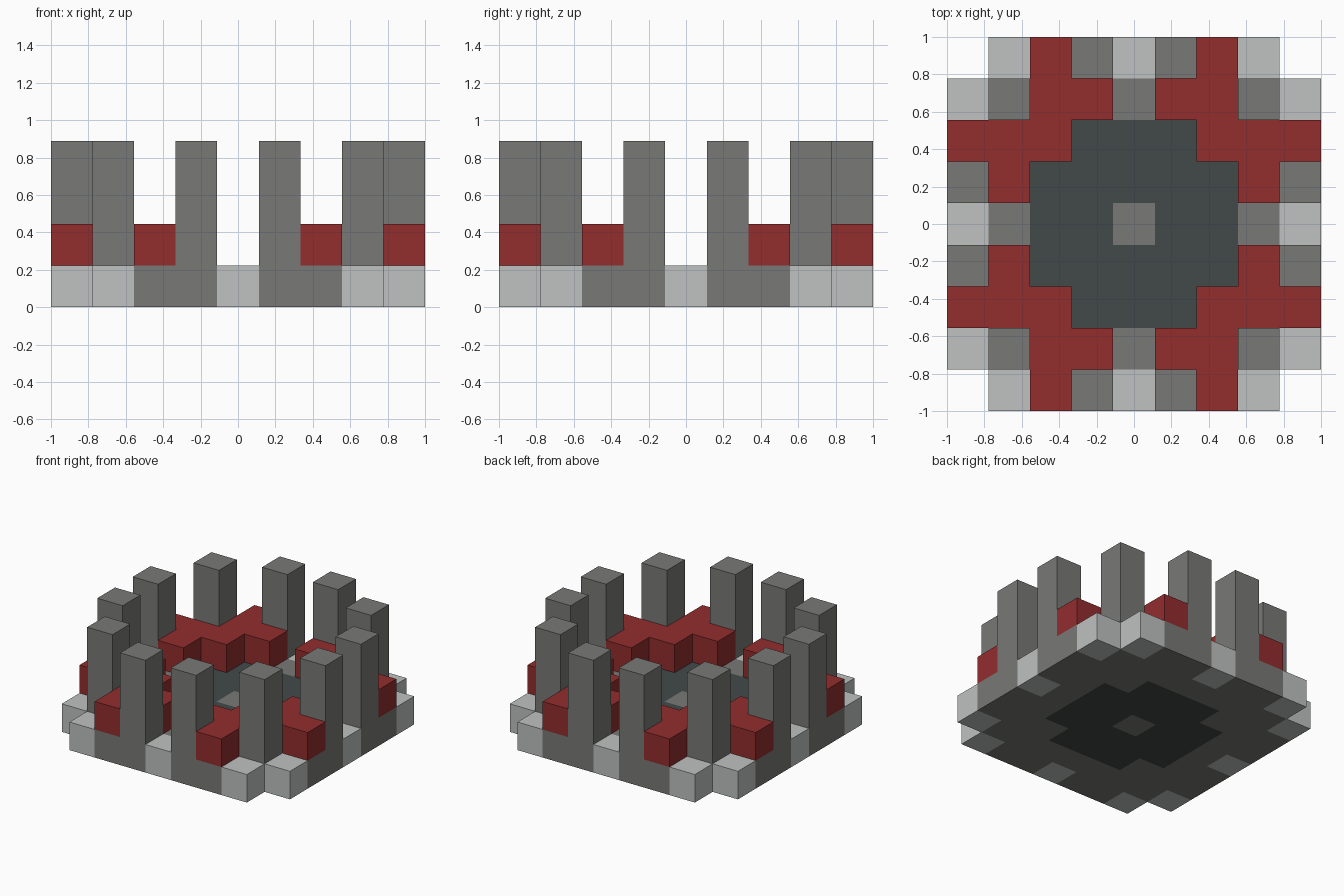
import bpy
import bmesh
from mathutils import Vector

cube = bpy.data.objects.get("Cube")
if cube:
    bpy.data.objects.remove(cube, do_unlink=True)

UNIT = 2 / 9          # edge of one block; the plan is nine blocks wide
PILLAR_LEVELS = 4


def material(name, rgb):
    mat = bpy.data.materials.new(name)
    mat.use_nodes = True
    mat.diffuse_color = (*rgb, 1)
    bsdf = mat.node_tree.nodes["Principled BSDF"]
    bsdf.inputs["Base Color"].default_value = (*rgb, 1)
    bsdf.inputs["Roughness"].default_value = 0.9
    return mat


stone = material("stone grey", (0.19, 0.19, 0.18))
pale = material("pale grey", (0.52, 0.54, 0.53))
red = material("deep red", (0.29, 0.026, 0.027))
slate = material("dark slate", (0.055, 0.066, 0.066))


def mirrored(*cells):
    """Repeat plan cells in all four quadrants and across the diagonals."""
    return {(sx * a, sy * b) for x, y in cells for a, b in ((x, y), (y, x))
            for sx in (-1, 1) for sy in (-1, 1)}


# Plan of the parts, as one octant of block positions
pillar_plan = mirrored((1, 4), (3, 3))
wall_plan = mirrored((2, 2), (2, 3), (2, 4), (1, 3))
pale_plan = mirrored((0, 4), (3, 4))
floor_plan = mirrored((0, 1), (0, 2), (1, 1), (1, 2))
stone_plan = mirrored((0, 0), (0, 3)) | pillar_plan | wall_plan


def stack(plan, low, high):
    return {(x, y, z) for x, y in plan for z in range(low, high)}


# name, blocks, material
parts = [
    ("stone_foundation", stack(stone_plan, 0, 1), stone),
    ("pale_border_blocks", stack(pale_plan, 0, 1), pale),
    ("sunken_floor", stack(floor_plan, 0, 1), slate),
    ("red_corner_walls", stack(wall_plan, 1, 2), red),
    ("pillars", stack(pillar_plan, 1, PILLAR_LEVELS), stone),
]
occupied = set().union(*(blocks for _, blocks, _ in parts))


def build(name, blocks, mat):
    """Make the outer faces of a group of blocks, leaving out touching sides."""
    bm = bmesh.new()
    for block in sorted(blocks):
        centre = Vector(block) + Vector((0, 0, 0.5))
        made = bmesh.ops.create_cube(bm, size=1)
        bm.normal_update()
        faces = {f for v in made["verts"] for f in v.link_faces}
        hidden = [f for f in faces
                  if tuple(round(c + n) for c, n in zip(block, f.normal)) in occupied]
        bmesh.ops.translate(bm, verts=made["verts"], vec=centre)
        bmesh.ops.delete(bm, geom=hidden, context="FACES")
    bmesh.ops.remove_doubles(bm, verts=bm.verts, dist=0.001)
    bmesh.ops.scale(bm, verts=bm.verts, vec=(UNIT, UNIT, UNIT))
    mesh = bpy.data.meshes.new(name)
    bm.to_mesh(mesh)
    bm.free()
    mesh.materials.append(mat)
    bpy.context.collection.objects.link(bpy.data.objects.new(name, mesh))


for part in parts:
    build(*part)
